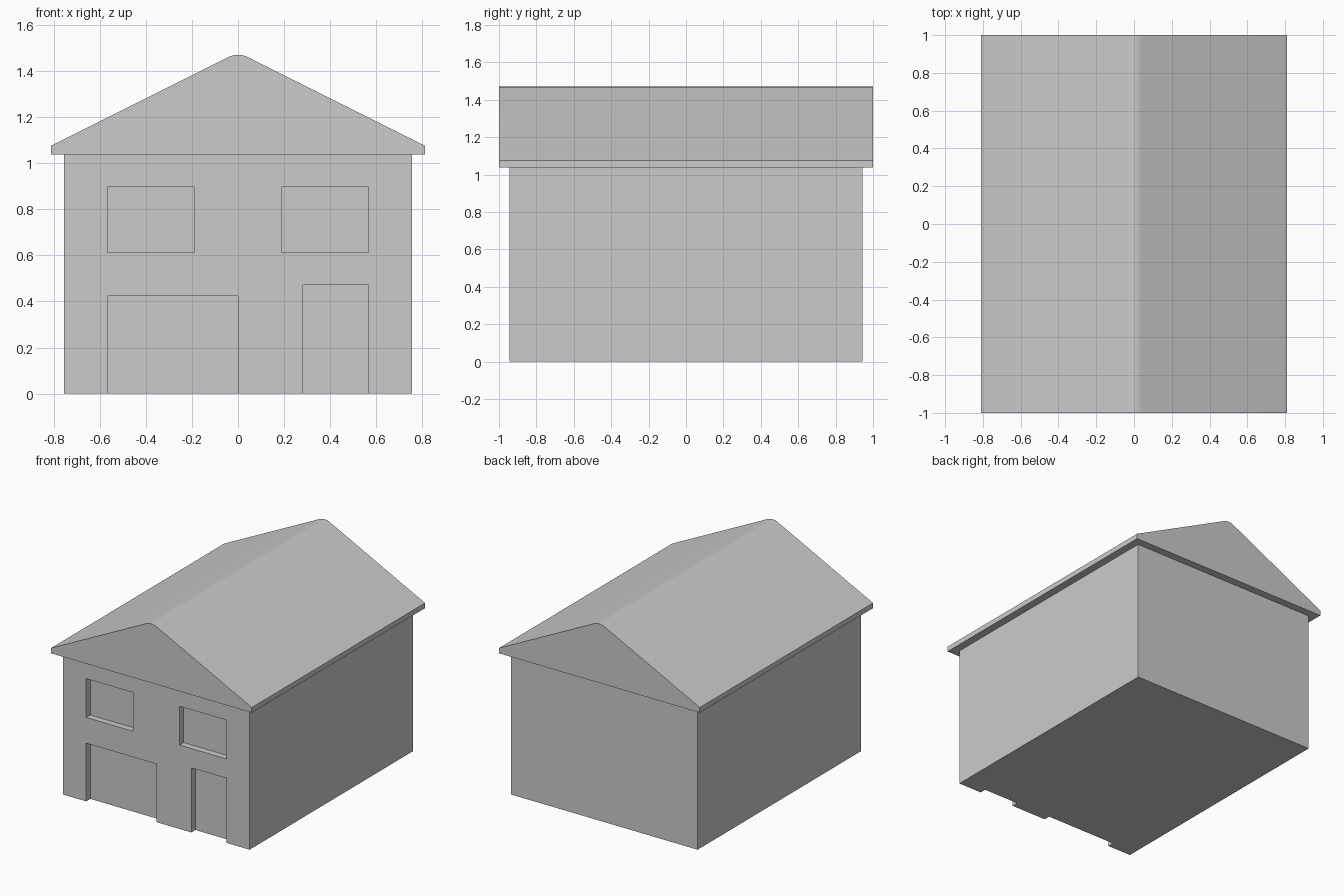
import bpy, bmesh, math
from mathutils import Matrix, Vector

cube = bpy.data.objects.get("Cube")
if cube:
    bpy.data.objects.remove(cube, do_unlink=True)

U = 2 / 21.2                      # one model unit, in scene units
WALL_X, WALL_Y, WALL_Z = 8, 10, 11  # half width, half depth, height
EAVE, FASCIA, RECESS = 0.6, 0.4, 0.5

grey = bpy.data.materials.new("light_grey")
grey.use_nodes = True
grey.diffuse_color = (0.6, 0.6, 0.6, 1)
grey.node_tree.nodes["Principled BSDF"].inputs["Base Color"].default_value = (0.6, 0.6, 0.6, 1)


def finish(bm, name):
    bmesh.ops.recalc_face_normals(bm, faces=bm.faces)
    mesh = bpy.data.meshes.new(name)
    bm.to_mesh(mesh)
    bm.free()
    mesh.materials.append(grey)
    obj = bpy.data.objects.new(name, mesh)
    bpy.context.collection.objects.link(obj)
    return obj


def add_box(bm, low, high):
    low, high = Vector(low) * U, Vector(high) * U
    size = Matrix.Diagonal((*(high - low), 1))
    bmesh.ops.create_cube(bm, size=1, matrix=Matrix.Translation((low + high) / 2) @ size)


# Walls
bm = bmesh.new()
add_box(bm, (-WALL_X, -WALL_Y, 0), (WALL_X, WALL_Y, WALL_Z))
walls = finish(bm, "walls")

# Recesses: two windows, garage door, front door
bm = bmesh.new()
for x0, x1, z0, z1 in ((-6, -2, 6.5, 9.5), (2, 6, 6.5, 9.5), (-6, 0, -1, 4.5), (3, 6, -1, 5)):
    add_box(bm, (x0, -WALL_Y - 1, z0), (x1, -WALL_Y + RECESS, z1))
cutter = finish(bm, "opening_cutter")
cutter.hide_render = True

cut = walls.modifiers.new("openings", 'BOOLEAN')
cut.operation = 'DIFFERENCE'
cut.solver = 'EXACT'
cut.object = cutter
bpy.context.view_layer.objects.active = walls
walls.select_set(True)
bpy.ops.object.modifier_apply(modifier=cut.name)
bpy.data.objects.remove(cutter, do_unlink=True)

# Gable roof: profile with a rounded ridge, extruded front to back
half, base = WALL_X + EAVE, WALL_Z + FASCIA
pitch, radius, steps = math.atan(0.5), 1.0, 8
centre = base + half * 0.5 - radius / math.cos(pitch)
profile = [(-half, WALL_Z), (half, WALL_Z), (half, base)]
for i in range(steps + 1):
    a = pitch - 2 * pitch * i / steps
    profile.append((radius * math.sin(a), centre + radius * math.cos(a)))
profile.append((-half, base))

bm = bmesh.new()
depth = (WALL_Y + EAVE) * U
face = bm.faces.new([bm.verts.new((x * U, -depth, z * U)) for x, z in profile])
ext = bmesh.ops.extrude_face_region(bm, geom=[face])
bmesh.ops.translate(bm, vec=(0, 2 * depth, 0),
                    verts=[v for v in ext["geom"] if isinstance(v, bmesh.types.BMVert)])
roof = finish(bm, "roof")

# Smooth ridge, sharp eaves
bpy.ops.object.select_all(action='DESELECT')
roof.select_set(True)
bpy.context.view_layer.objects.active = roof
bpy.ops.object.shade_smooth_by_angle(angle=math.radians(30))
